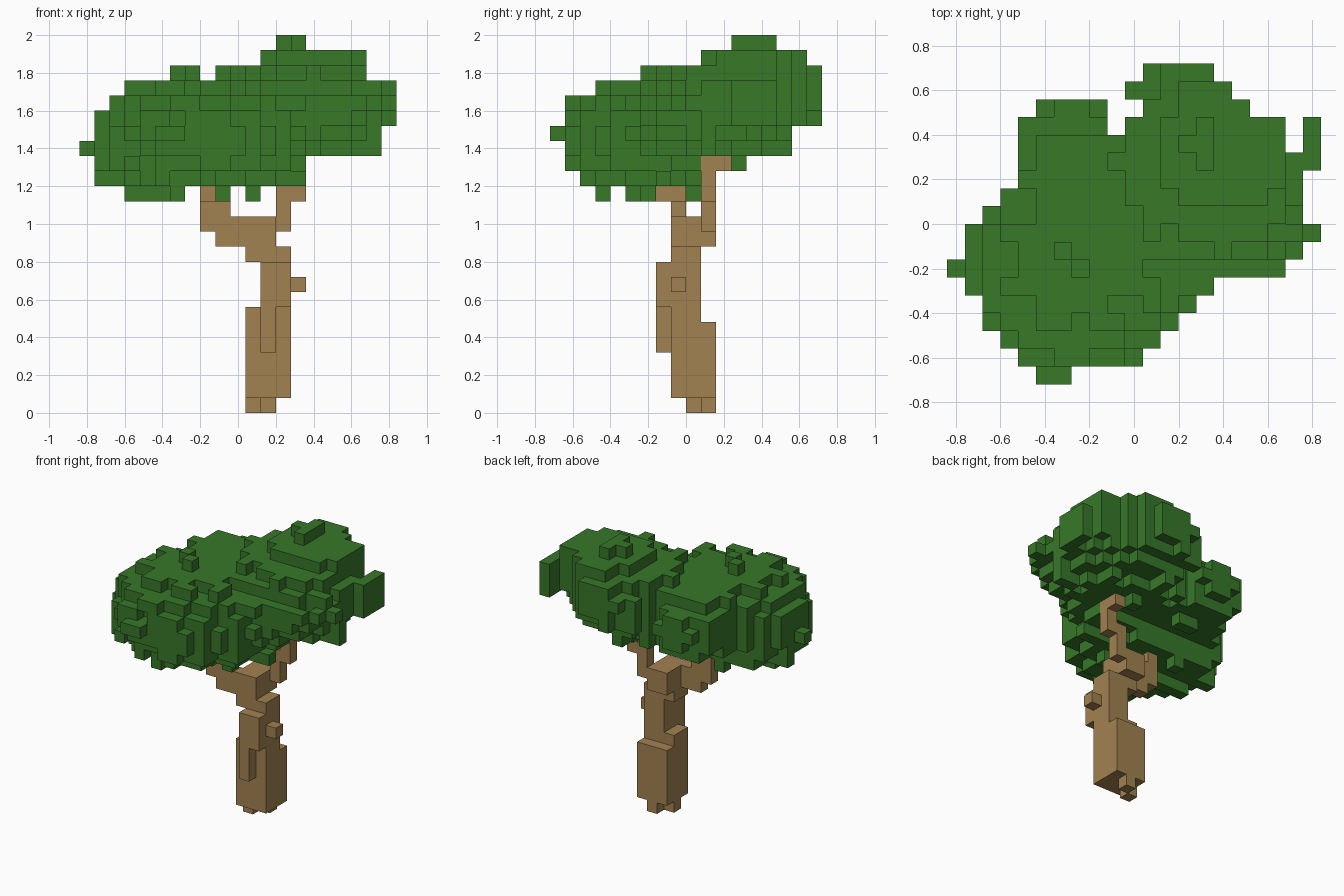
import bpy
import bmesh
import random
from mathutils import Vector

random.seed(4)
UNIT = 0.08                             # edge of one block
ORIGIN = Vector((-0.84, -0.72, 0.0))    # corner of the block grid

cube = bpy.data.objects.get("Cube")
if cube:
    bpy.data.objects.remove(cube)


def make_material(name, colour):
    mat = bpy.data.materials.new(name)
    mat.use_nodes = True
    mat.diffuse_color = colour
    mat.node_tree.nodes["Principled BSDF"].inputs["Base Color"].default_value = colour
    return mat


def box(x, y, z):
    """Cells of a box given as (start, stop) spans on the block grid."""
    return {(i, j, k) for i in range(*x) for j in range(*y) for k in range(*z)}


def spans(text):
    """Cells covered by a row such as '4-9 11-14'."""
    cells = set()
    for part in text.split():
        start, stop = part.split("-")
        cells |= set(range(int(start), int(stop)))
    return cells


def build_blocks(name, cells, mat):
    """Make a mesh of the outer faces of a set of block cells."""
    bm = bmesh.new()
    corners = {}

    def corner(p):
        if p not in corners:
            corners[p] = bm.verts.new(ORIGIN + Vector(p) * UNIT)
        return corners[p]

    for cell in sorted(cells):
        for axis in range(3):
            u, v = (axis + 1) % 3, (axis + 2) % 3
            for side in (0, 1):
                neighbour = list(cell)
                neighbour[axis] += 2 * side - 1
                if tuple(neighbour) in cells:
                    continue
                loop = []
                for du, dv in ((0, 0), (1, 0), (1, 1), (0, 1)):
                    p = list(cell)
                    p[axis] += side
                    p[u] += du
                    p[v] += dv
                    loop.append(corner(tuple(p)))
                bm.faces.new(loop if side else loop[::-1])
    mesh = bpy.data.meshes.new(name)
    bm.to_mesh(mesh)
    bm.free()
    mesh.materials.append(mat)
    obj = bpy.data.objects.new(name, mesh)
    bpy.context.collection.objects.link(obj)
    return obj


bark = make_material("bark brown", (0.362, 0.225, 0.083, 1))
leaf = make_material("leaf green", (0.038, 0.188, 0.022, 1))

# Trunk: two feet, thick base, front slab, upper stem, knob and fork
trunk = {(11, 9, 0), (12, 10, 0)}
trunk |= box((11, 14), (8, 10), (1, 7)) | box((11, 14), (10, 11), (1, 6))
trunk |= box((12, 13), (7, 8), (4, 10)) | box((13, 14), (7, 8), (7, 10))
trunk |= box((12, 14), (8, 10), (7, 11)) | box((14, 15), (8, 9), (8, 9))
trunk |= box((11, 12), (8, 10), (10, 11)) | box((11, 13), (8, 11), (11, 13))
build_blocks("trunk", trunk, bark)

# Two branches rising from the fork
right_branch = box((9, 11), (8, 9), (11, 13)) | box((8, 10), (8, 9), (12, 14))
right_branch |= box((8, 9), (7, 9), (14, 15))
build_blocks("right_branch", right_branch, bark)

left_branch = box((13, 14), (10, 11), (12, 15)) | box((14, 15), (10, 11), (14, 17))
left_branch |= box((14, 15), (11, 12), (16, 17))
build_blocks("left_branch", left_branch, bark)

# Crown outlines: plan rows from front to back, elevation rows from bottom to top
BOTTOM = 14
plan = [spans(s) for s in (
    "5-7", "4-11", "3-12", "2-13", "2-14", "1-15", "0-19", "1-20", "1-21",
    "2-20", "3-20", "4-20", "4-21", "4-19 20-21", "4-9 10-19 20-21",
    "5-9 11-17", "10-16", "11-15")]
front = [spans(s) for s in (
    "3-7 9-10 11-12", "1-15", "1-15", "0-20", "1-20", "1-21", "2-21",
    "3-21", "6-8 9-19", "12-19", "13-15")]
side = [spans(s) for s in (
    "3-4 5-7 9-10", "2-10", "1-10 12-13", "1-16", "0-16", "1-18", "1-18",
    "3-18", "6-18", "10-17", "12-15")]

# Leaf masses: low front, high back and a small back lobe (centre, radii, tilt)
masses = [
    (Vector((-0.22, -0.15, 1.46)), Vector((0.58, 0.51, 0.33)), 0.0),
    (Vector((0.29, 0.22, 1.63)), Vector((0.52, 0.49, 0.31)), 0.15),
    (Vector((-0.26, 0.20, 1.54)), Vector((0.34, 0.36, 0.24)), 0.0),
]


def depth(cell):
    """Below one inside a rounded leaf mass, above one outside."""
    p = ORIGIN + (Vector(cell) + Vector((0.5, 0.5, 0.5))) * UNIT
    values = []
    for centre, radii, tilt in masses:
        d = p - centre
        d.z -= tilt * (d.x + d.y)
        values.append(sum((d[a] / radii[a]) ** 2 for a in range(3)))
    return min(values)


hull = {}
for j, row in enumerate(plan):
    for h, (across, along) in enumerate(zip(front, side)):
        if j in along:
            for i in sorted(row & across):
                hull[(i, j, h + BOTTOM)] = depth((i, j, h + BOTTOM))

# Fill the masses with a ragged surface
crown = {c for c in hull
         if c[2] > BOTTOM and hull[c] < random.uniform(0.8, 1.15)}
crown |= {c for c in box((20, 21), (12, 15), (19, 22)) if c in hull}

# Add tufts so that the crown reaches its outlines along every axis
for axis in range(3):
    def key(cell):
        return cell[:axis] + cell[axis + 1:]
    reached = {key(c) for c in crown}
    for cell in sorted(hull, key=hull.get):
        if key(cell) not in reached:
            reached.add(key(cell))
            crown.add(cell)

crown -= trunk | right_branch | left_branch
build_blocks("crown", crown, leaf)
